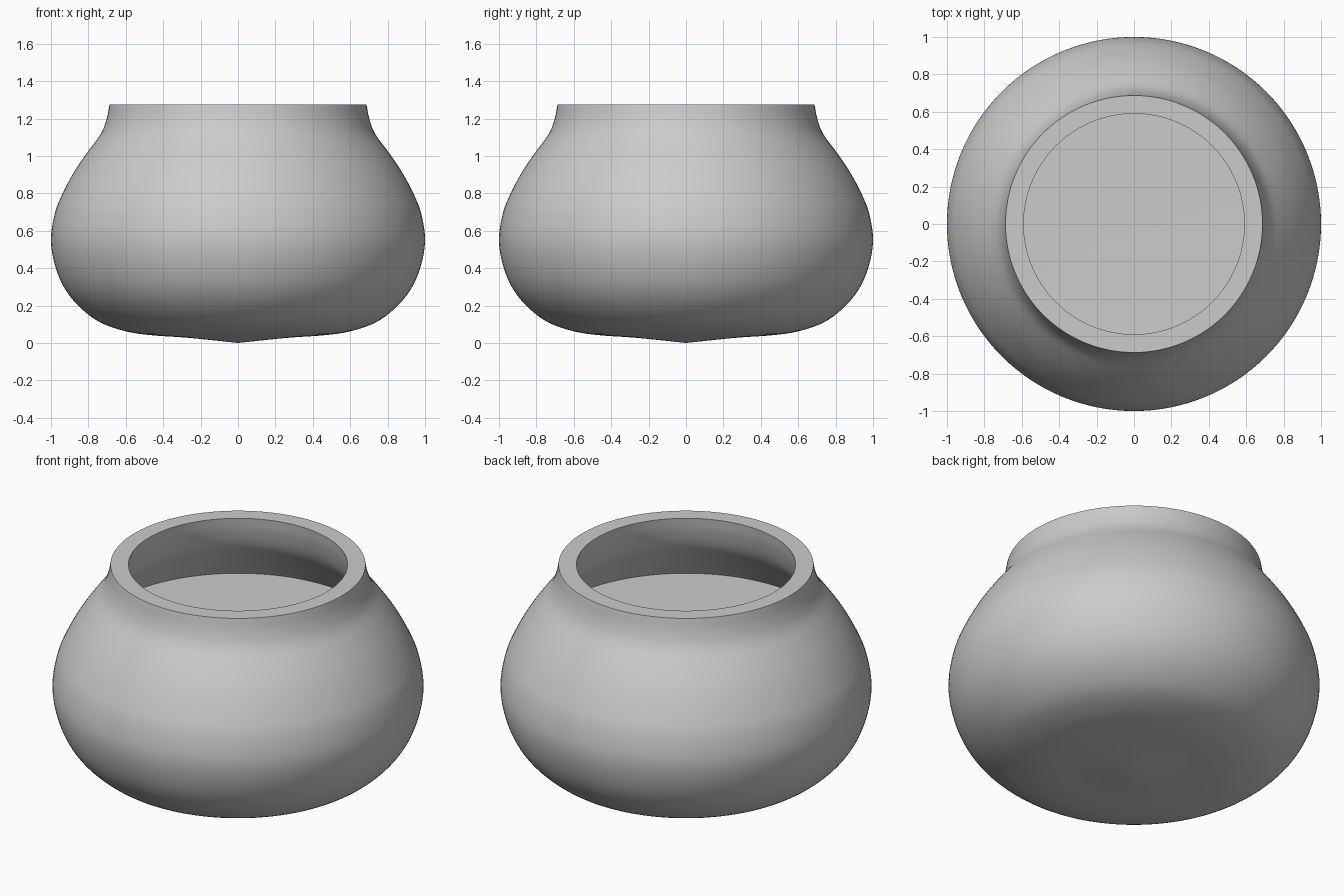
import bpy, bmesh, math
from mathutils import Vector

if "Cube" in bpy.data.objects:
    bpy.data.objects.remove(bpy.data.objects["Cube"])

STEPS = 128


def smooth_curve(points, n=5):
    """Catmull-Rom curve through the (radius, height) points."""
    p = [Vector(q) for q in points]
    p = [2 * p[0] - p[1]] + p + [2 * p[-1] - p[-2]]
    out = []
    for i in range(1, len(p) - 2):
        a, b, c, d = p[i - 1:i + 3]
        for k in range(n):
            t = k / n
            out.append(0.5 * (2 * b + (c - a) * t + (2 * a - 5 * b + 4 * c - d) * t * t
                              + (3 * b - a - 3 * c + d) * t ** 3))
    return out + [p[-2]]


def lathe(name, profile):
    """Revolve a profile around the z axis."""
    bm = bmesh.new()
    verts = [bm.verts.new((max(r, 0), 0, z)) for r, z in profile]
    edges = [bm.edges.new(pair) for pair in zip(verts, verts[1:])]
    bmesh.ops.spin(bm, geom=verts + edges, cent=(0, 0, 0), axis=(0, 0, 1),
                   angle=math.tau, steps=STEPS, use_duplicate=False)
    bmesh.ops.remove_doubles(bm, verts=bm.verts, dist=0.0005)
    bmesh.ops.recalc_face_normals(bm, faces=bm.faces)
    mesh = bpy.data.meshes.new(name)
    bm.to_mesh(mesh)
    bm.free()
    obj = bpy.data.objects.new(name, mesh)
    bpy.context.collection.objects.link(obj)
    bpy.ops.object.select_all(action='DESELECT')
    obj.select_set(True)
    bpy.context.view_layer.objects.active = obj
    bpy.ops.object.shade_smooth_by_angle(angle=math.radians(35))
    return obj


# outer body, from the slightly pointed base up to the neck
outer = smooth_curve([(0, 0), (0.26, 0.027), (0.47, 0.042), (0.607, 0.064), (0.74, 0.112),
                      (0.85, 0.195), (0.93, 0.297), (0.98, 0.42), (1.0, 0.553),
                      (0.98, 0.69), (0.94, 0.795), (0.875, 0.917), (0.805, 1.02),
                      (0.735, 1.115), (0.703, 1.195), (0.687, 1.275)])

# inner wall below the flat rim
inner = smooth_curve([(0.59, 1.275), (0.603, 1.19), (0.64, 1.08), (0.72, 0.965), (0.80, 0.85)])

# shallow inner floor
floor = [Vector((0.4, 0.845)), Vector((0, 0.84))]

lathe("pot", outer + inner + floor)
